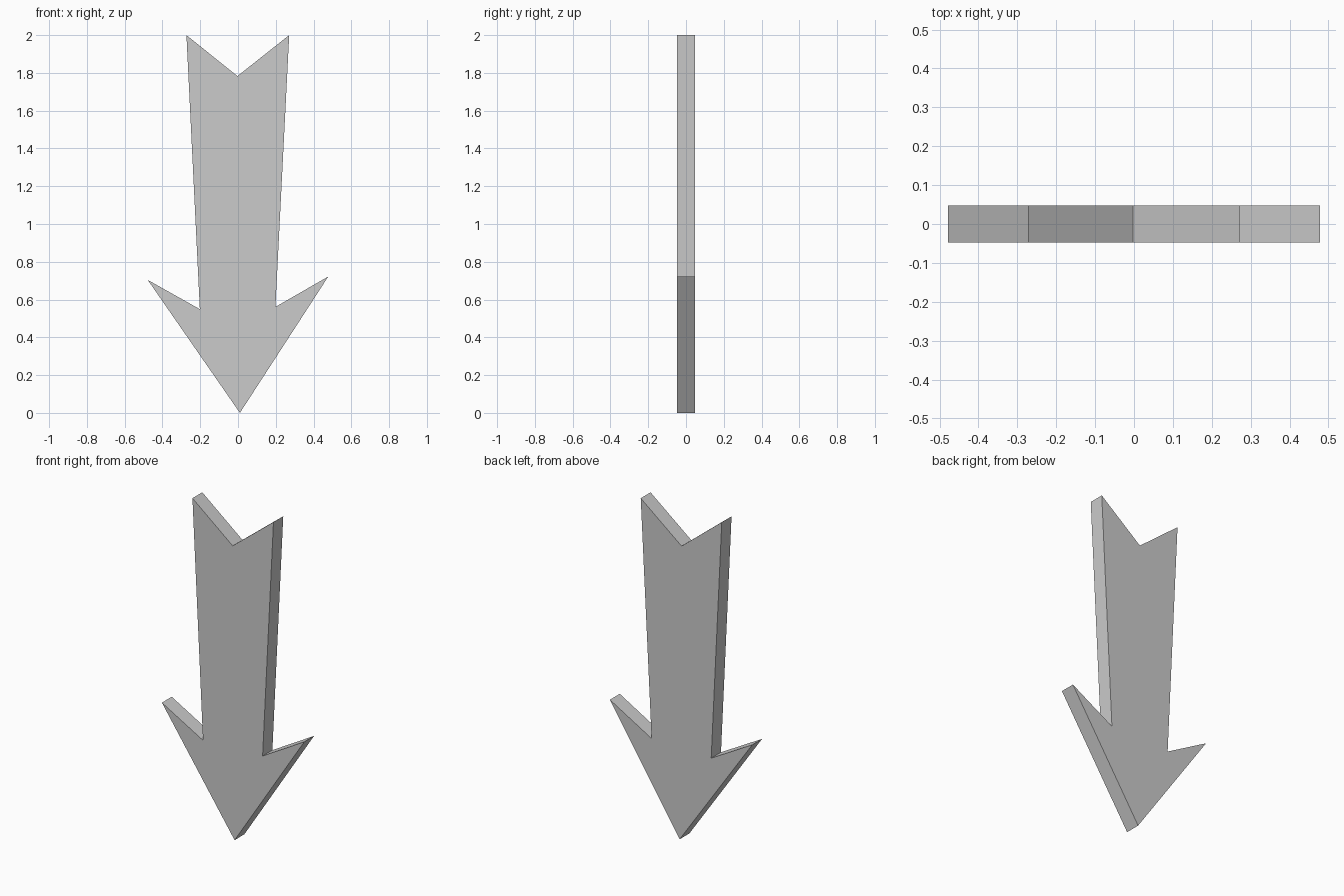
import bpy
import bmesh
from mathutils import Vector

if "Cube" in bpy.data.objects:
    bpy.data.objects.remove(bpy.data.objects["Cube"])

HALF_DEPTH = 0.047

# Arrow outline (x, z), counter-clockwise seen from the front
outline = [
    (0.01, 0.0),       # tip
    (0.478, 0.722),    # right barb
    (0.198, 0.561),    # right inner corner
    (0.271, 2.0),      # right tail
    (-0.003, 1.783),   # tail notch
    (-0.273, 2.0),     # left tail
    (-0.202, 0.549),   # left inner corner
    (-0.478, 0.704),   # left barb
]

# Flat arrow plate: front face extruded to the back
bm = bmesh.new()
front = bm.faces.new([bm.verts.new((x, -HALF_DEPTH, z)) for x, z in outline])
result = bmesh.ops.extrude_face_region(bm, geom=[front], use_keep_orig=True)
back_verts = [v for v in result["geom"] if isinstance(v, bmesh.types.BMVert)]
bmesh.ops.translate(bm, verts=back_verts, vec=Vector((0, 2 * HALF_DEPTH, 0)))
bmesh.ops.recalc_face_normals(bm, faces=bm.faces)

mesh = bpy.data.meshes.new("arrow")
bm.to_mesh(mesh)
bm.free()
arrow = bpy.data.objects.new("arrow", mesh)
bpy.context.collection.objects.link(arrow)
